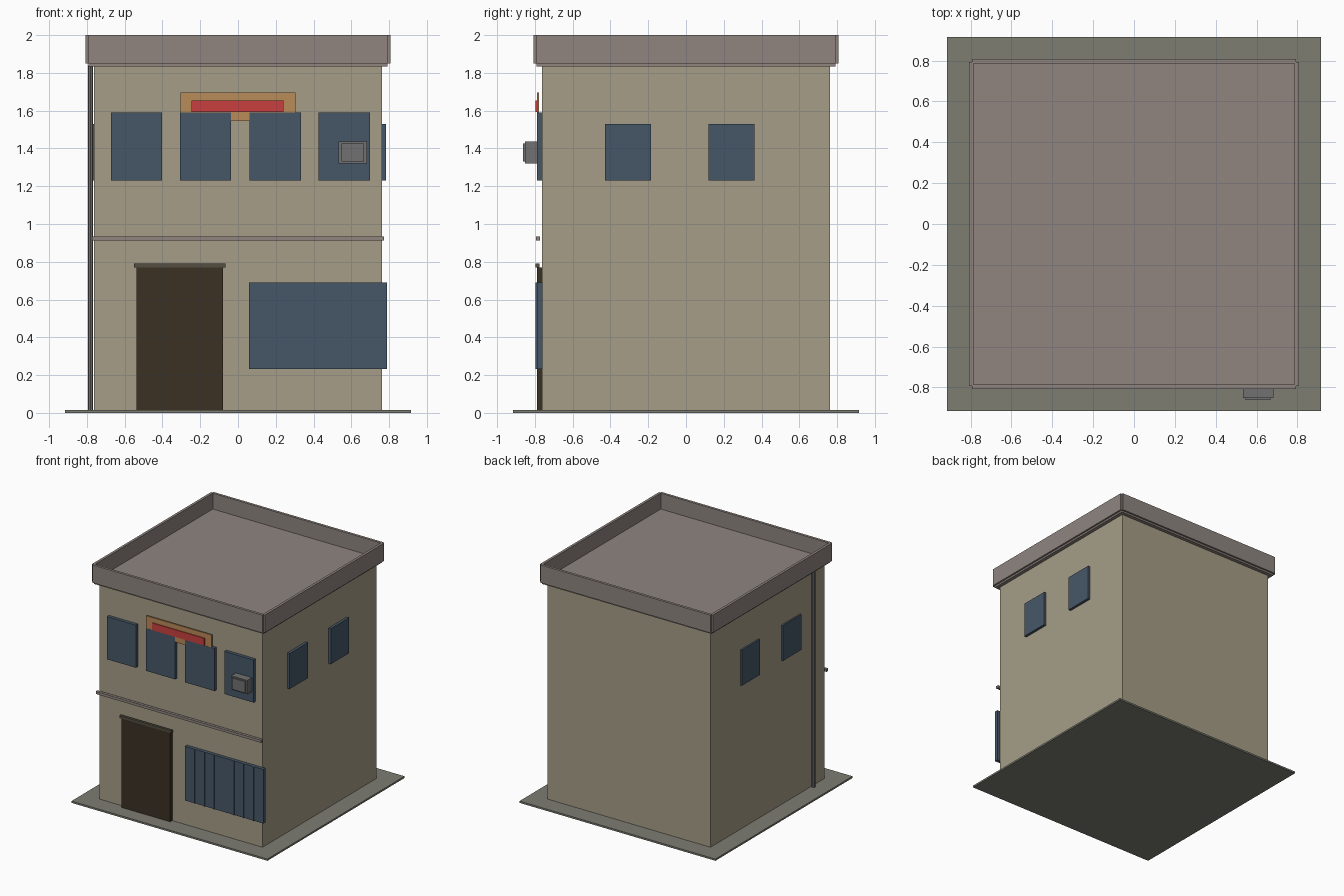
import bpy

if "Cube" in bpy.data.objects:
    bpy.data.objects.remove(bpy.data.objects["Cube"])

def mat(name, rgb):
    m = bpy.data.materials.new(name)
    m.diffuse_color = (*rgb, 1)
    m.use_nodes = True
    m.node_tree.nodes["Principled BSDF"].inputs["Base Color"].default_value = m.diffuse_color
    return m

def lin(*c):
    return tuple((v / 255) ** 2.2 for v in c)

WALL = mat("plaster", lin(164, 156, 134))
TRIM = mat("roof_grey", lin(142, 132, 127))
GLASS = mat("blue_glass", lin(72, 88, 104))
DOOR = mat("dark_wood", lin(62, 52, 40))
STONE = mat("pavement", lin(124, 124, 114))
LINTEL = mat("lintel_grey", lin(84, 80, 68))
SIGN = mat("sign_orange", lin(184, 138, 88))
RED = mat("sign_red", lin(200, 66, 66))
METAL = mat("metal", lin(112, 112, 112))

def box(name, x, y, z, m):
    """Box from (min, max) ranges on each axis."""
    bpy.ops.mesh.primitive_cube_add(size=1, location=[sum(r) / 2 for r in (x, y, z)])
    o = bpy.context.object
    o.scale = [r[1] - r[0] for r in (x, y, z)]
    bpy.ops.object.transform_apply(location=False, rotation=False, scale=True)
    o.name = name
    o.data.materials.append(m)
    return o

# ground slab and main body
box("pavement", (-.915, .915), (-.915, .915), (0, .015), STONE)
box("walls", (-.762, .762), (-.762, .762), (.001, 1.845), WALL)

# roof: cornice strip, deck and four parapet walls
box("cornice", (-.792, .792), (-.792, .792), (1.835, 1.85), TRIM)
box("roof_deck", (-.79, .79), (-.79, .79), (1.85, 1.866), TRIM)
for s in (-1, 1):
    r = tuple(sorted((s * .785, s * .807)))
    box("parapet_front_back", (-.793, .793), r, (1.85, 2), TRIM)
    box("parapet_side", r, (-.793, .793), (1.85, 2), TRIM)

# upper front windows
for x in ((-.672, -.402), (-.306, -.036), (.06, .333), (.426, .699)):
    box("front_window", x, (-.79, -.76), (1.23, 1.59), GLASS)

# side windows, both sides
for y in ((-.43, -.185), (.12, .362)):
    box("right_window", (.76, .784), y, (1.23, 1.53), GLASS)
    box("left_window", (-.776, -.76), y, (1.23, 1.53), GLASS)

# shop window with mullions
box("shop_window", (.058, .79), (-.79, -.76), (.233, .69), GLASS)
for k in (1, 2, 3, 5, 6, 7):
    x = .058 + k * .0915
    box("mullion", (x - .003, x + .003), (-.797, -.79), (.233, .69), GLASS)

# door and lintel
box("door", (-.537, -.08), (-.79, -.76), (.015, .77), DOOR)
box("lintel", (-.55, -.065), (-.797, -.776), (.77, .79), LINTEL)

# belt course
box("belt_course", (-.772, .772), (-.795, -.772), (.912, .934), TRIM)

# sign board with red panel
box("sign_board", (-.305, .305), (-.789, -.778), (1.545, 1.695), SIGN)
box("sign_panel", (-.245, .242), (-.797, -.788), (1.592, 1.653), RED)

# air conditioner
box("air_conditioner", (.533, .683), (-.853, -.789), (1.32, 1.437), METAL)
box("air_conditioner_grille", (.547, .668), (-.863, -.852), (1.33, 1.427), METAL)

# drainpipe on the left wall
bpy.ops.mesh.primitive_cylinder_add(vertices=8, radius=.014, depth=1.825,
                                    location=(-.781, -.585, .9275))
pipe = bpy.context.object
pipe.name = "drainpipe"
pipe.data.materials.append(METAL)
